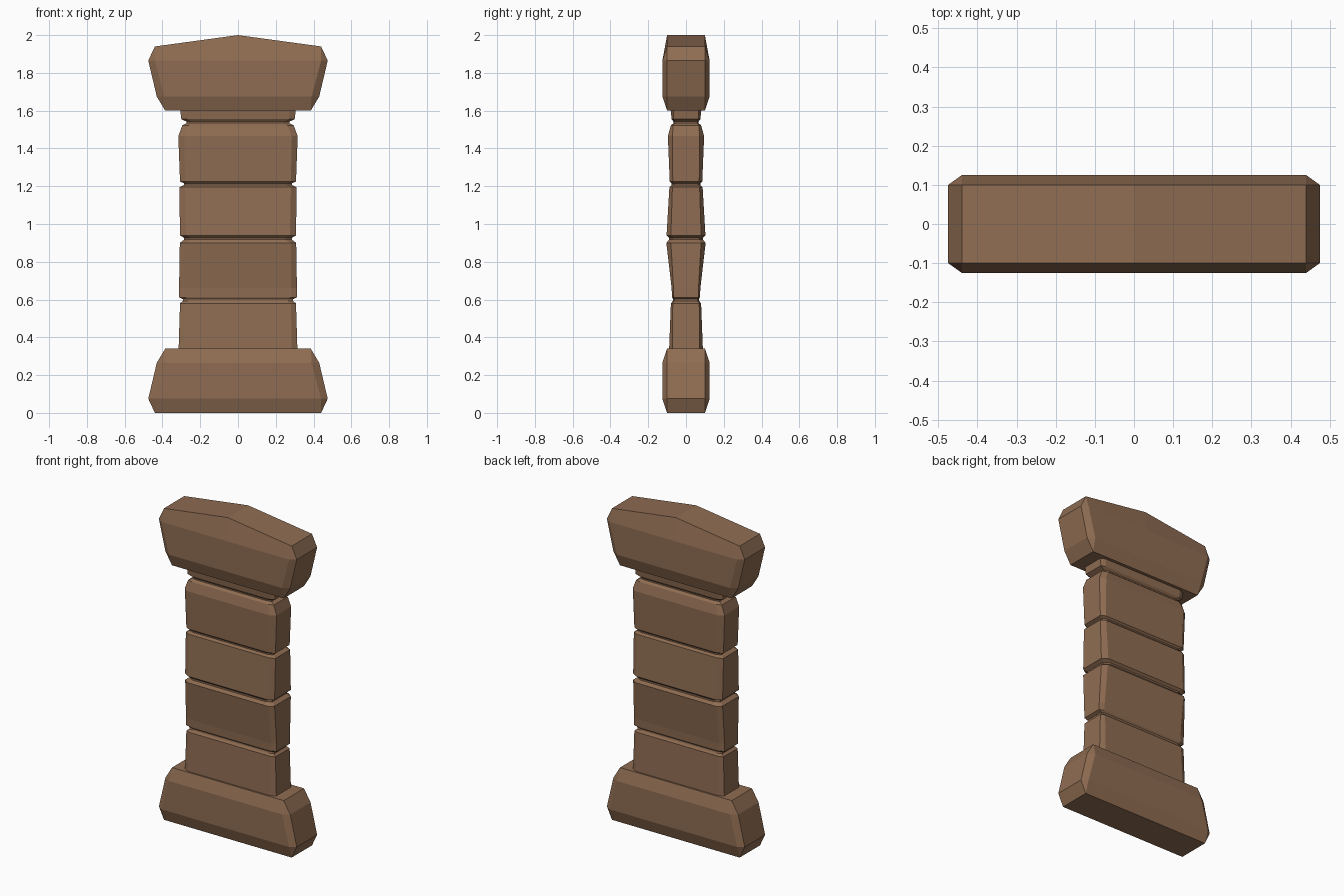
import bpy
import bmesh

cube = bpy.data.objects.get("Cube")
if cube:
    bpy.data.objects.remove(cube, do_unlink=True)

# Single warm brown stone colour
stone = bpy.data.materials.new("brown_stone")
stone.use_nodes = True
colour = (0.275, 0.152, 0.085, 1)
stone.diffuse_color = colour
bsdf = stone.node_tree.nodes["Principled BSDF"]
bsdf.inputs["Base Color"].default_value = colour
bsdf.inputs["Roughness"].default_value = 0.9


def ring(bm, z, half_x, front_x, half_y, side_y, peak=0):
    """Chamfered rectangle with a centre point on its front and back edges."""
    quarter = [(half_x, side_y), (front_x, half_y)]
    points = quarter + [(0, half_y)] + [(-x, y) for x, y in reversed(quarter)]
    points += [(-x, -y) for x, y in points]
    return [bm.verts.new((x, y, z + (peak if x == 0 else 0))) for x, y in points]


def loft(name, sections):
    """Join stacked chamfered sections into one flat-faced block."""
    bm = bmesh.new()
    rings = [ring(bm, *s) for s in sections]
    for low, high in zip(rings, rings[1:]):
        for i in range(len(low)):
            j = (i + 1) % len(low)
            bm.faces.new((low[i], low[j], high[j], high[i]))
    # Close each end in two halves so the ridge stays crisp
    for end in (rings[0], rings[-1]):
        bm.faces.new(end[2:8])
        bm.faces.new(end[7:] + end[:3])
    bmesh.ops.remove_doubles(bm, verts=bm.verts, dist=0.0005)
    bmesh.ops.recalc_face_normals(bm, faces=bm.faces)
    mesh = bpy.data.meshes.new(name)
    bm.to_mesh(mesh)
    bm.free()
    mesh.materials.append(stone)
    obj = bpy.data.objects.new(name, mesh)
    bpy.context.collection.objects.link(obj)
    return obj


# Flared base: height, half width, front width, half depth, side depth
block = [
    (0, 0.44, 0.44, 0.1, 0.1),
    (0.075, 0.475, 0.44, 0.125, 0.1),
    (0.265, 0.43, 0.39, 0.125, 0.1),
    (0.34, 0.385, 0.385, 0.1, 0.1),
]
loft("base", block)

# Capital is the base turned over, with a shallow peaked top
capital = [(1.94 - s[0], *s[1:]) for s in reversed(block)]
capital[-1] += (0.06,)
loft("capital", capital)

# Waisted shaft with narrow grooves between the courses
loft("shaft", [
    (0.32, 0.315, 0.285, 0.09, 0.072),
    (0.58, 0.307, 0.28, 0.08, 0.07),
    (0.592, 0.292, 0.262, 0.07, 0.062),
    (0.602, 0.292, 0.262, 0.068, 0.06),
    (0.612, 0.312, 0.28, 0.074, 0.065),
    (0.66, 0.312, 0.28, 0.076, 0.066),
    (0.9, 0.308, 0.28, 0.104, 0.08),
    (0.917, 0.285, 0.25, 0.09, 0.07),
    (0.927, 0.285, 0.25, 0.09, 0.07),
    (0.94, 0.308, 0.275, 0.103, 0.08),
    (1.195, 0.309, 0.28, 0.088, 0.072),
    (1.207, 0.285, 0.255, 0.076, 0.064),
    (1.215, 0.285, 0.255, 0.076, 0.064),
    (1.225, 0.307, 0.28, 0.086, 0.07),
    (1.465, 0.316, 0.285, 0.096, 0.072),
    (1.522, 0.295, 0.262, 0.08, 0.068),
    (1.534, 0.272, 0.24, 0.066, 0.058),
    (1.542, 0.272, 0.24, 0.066, 0.058),
    (1.555, 0.3, 0.27, 0.076, 0.066),
    (1.62, 0.308, 0.275, 0.083, 0.068),
])
